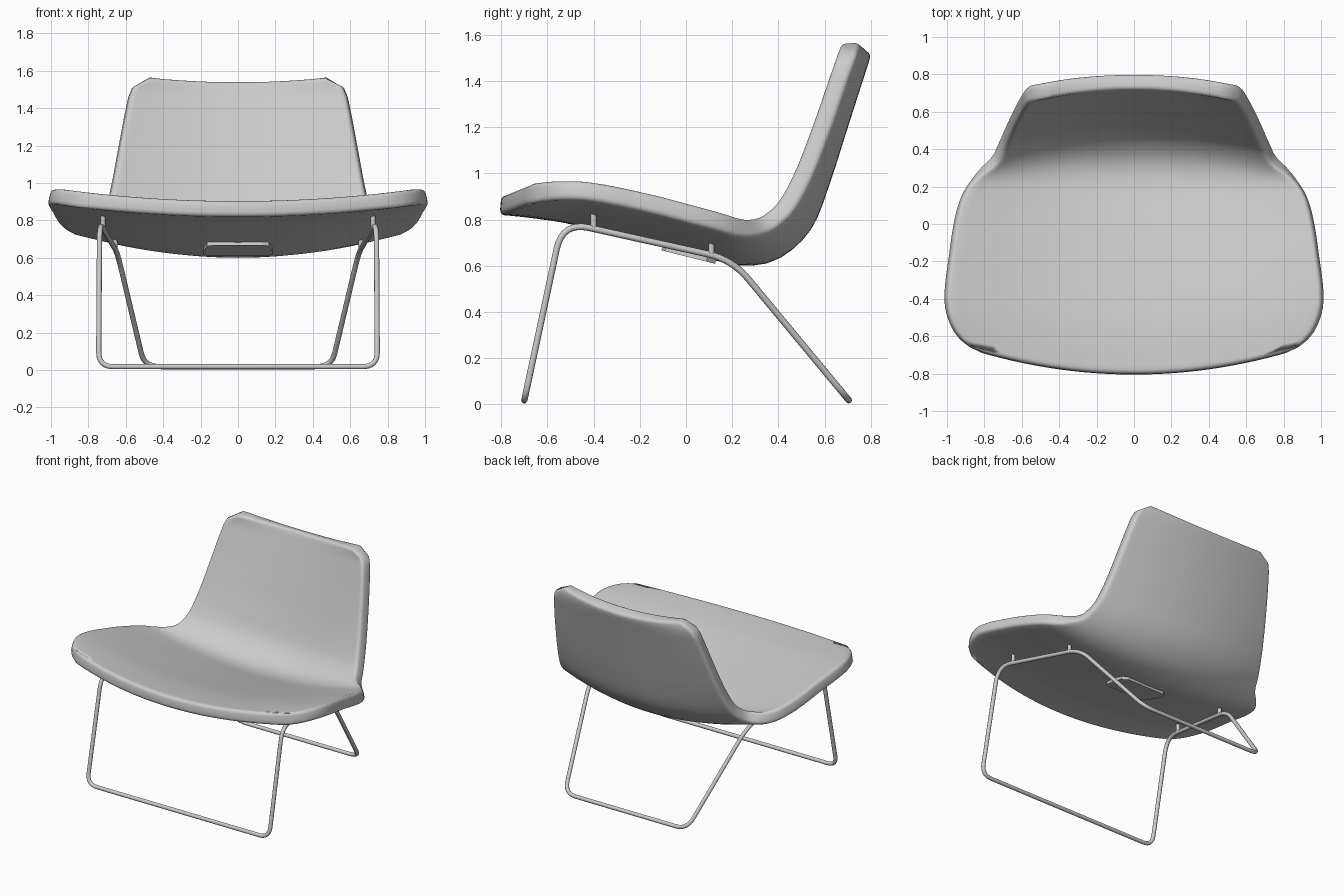
import bpy, bmesh, math
from mathutils import Vector

cube = bpy.data.objects.get("Cube")
if cube:
    bpy.data.objects.remove(cube, do_unlink=True)


def material(name, rgb):
    m = bpy.data.materials.new(name)
    m.use_nodes = True
    m.diffuse_color = (*rgb, 1)
    m.node_tree.nodes["Principled BSDF"].inputs["Base Color"].default_value = (*rgb, 1)
    return m


GREY = material("light_grey", (0.6, 0.6, 0.6))


def add_object(name, data):
    ob = bpy.data.objects.new(name, data)
    bpy.context.collection.objects.link(ob)
    data.materials.append(GREY)
    return ob


def mesh_object(name, bm, smooth=True):
    bmesh.ops.recalc_face_normals(bm, faces=bm.faces)
    me = bpy.data.meshes.new(name)
    for f in bm.faces:
        f.smooth = smooth
    bm.to_mesh(me)
    bm.free()
    return add_object(name, me)


# Seat shell stations: y, z of centre line, half width, edge rise, edge set-back
STATIONS = [Vector(s) for s in (
    (-.80, .905, .80, .045, .11), (-.74, .90, .89, .06, .09),
    (-.65, .89, .96, .08, .08), (-.50, .867, 1.0, .10, .07),
    (-.20, .795, .972, .12, .03), (0, .745, .945, .125, 0),
    (.12, .713, .91, .125, 0), (.20, .693, .865, .12, 0),
    (.26, .685, .815, .12, 0), (.33, .693, .765, .12, 0),
    (.40, .73, .73, .115, 0), (.476, .813, .70, .105, 0),
    (.54, .976, .665, .08, 0), (.612, 1.2, .625, .065, 0),
    (.676, 1.4, .587, .06, 0), (.705, 1.49, .562, .058, 0),
    (.717, 1.528, .52, .056, 0), (.722, 1.545, .46, .055, 0))]

DIST = [0.0]
for a, b in zip(STATIONS, STATIONS[1:]):
    DIST.append(DIST[-1] + (b.xy - a.xy).length)


def slope(i):
    lo, hi = max(i - 1, 0), min(i + 1, len(STATIONS) - 1)
    return (STATIONS[hi] - STATIONS[lo]) / (DIST[hi] - DIST[lo])


def station(d):
    """Smooth interpolation of the stations at distance d."""
    i = max(k for k in range(len(DIST) - 1) if DIST[k] <= d)
    h = DIST[i + 1] - DIST[i]
    t = (d - DIST[i]) / h
    return (STATIONS[i] * (2*t**3 - 3*t**2 + 1) + slope(i) * (h * (t**3 - 2*t**2 + t))
            + STATIONS[i + 1] * (3*t**2 - 2*t**3) + slope(i + 1) * (h * (t**3 - t**2)))


def build_shell(rows=46, cols=32):
    bm = bmesh.new()
    grid = []
    length = DIST[-1]
    for r in range(rows + 1):
        d = length * r / rows
        y, z, w, rise, back = station(d)
        tan = (station(min(d + .01, length)).xy - station(max(d - .01, 0)).xy).normalized()
        line = []
        for c in range(cols + 1):
            u = 2 * c / cols - 1
            line.append(bm.verts.new((u * w, y + (back - tan.y * rise) * u * u,
                                      z + tan.x * rise * u * u)))
        grid.append(line)
    for a, b in zip(grid, grid[1:]):
        for c in range(cols):
            bm.faces.new((a[c], a[c + 1], b[c + 1], b[c]))
    ob = mesh_object("seat_shell", bm)
    if ob.data.polygons[rows // 4 * cols].normal.z < 0:
        ob.data.flip_normals()
    solid = ob.modifiers.new("thickness", 'SOLIDIFY')
    solid.thickness = .085
    solid.offset = -1
    bevel = ob.modifiers.new("soft_edge", 'BEVEL')
    bevel.width = .022
    bevel.segments = 3
    bevel.limit_method = 'ANGLE'
    bevel.angle_limit = math.radians(55)
    bevel.use_clamp_overlap = False


build_shell()


# Tubular base: one closed loop with rounded bends (point, bend length)
def rounded_loop(corners, steps=8):
    pts = []
    for i, (p, r) in enumerate(corners):
        a = p + (corners[i - 1][0] - p).normalized() * r
        b = p + (corners[(i + 1) % len(corners)][0] - p).normalized() * r
        for k in range(steps + 1):
            t = k / steps
            pts.append(a * (1 - t)**2 + p * (2 * t * (1 - t)) + b * t * t)
    return pts


R = .014
half = [(Vector((.745, -.70, R + .004)), .08), (Vector((.74, -.535, .79)), .12),
        (Vector((.645, .20, .627)), .11), (Vector((.50, .705, R + .004)), .09)]
mirror = [(Vector((-p.x, p.y, p.z)), r) for p, r in reversed(half)]
curve = bpy.data.curves.new("base_frame", 'CURVE')
curve.dimensions = '3D'
curve.bevel_depth = R
curve.bevel_resolution = 3
path = rounded_loop(half + mirror)
spline = curve.splines.new('POLY')
spline.points.add(len(path) - 1)
for sp, p in zip(spline.points, path):
    sp.co = (*p, 1)
spline.use_cyclic_u = True
spline.use_smooth = True
add_object("base_frame", curve)


# Short mounting studs between frame and shell
def stud(name, x, y, z0, z1):
    bpy.ops.mesh.primitive_cylinder_add(vertices=16, radius=.013, depth=z1 - z0,
                                        location=(x, y, (z0 + z1) / 2))
    ob = bpy.context.object
    ob.name = name
    ob.data.materials.append(GREY)
    bpy.ops.object.shade_smooth_by_angle()


for side, sx in (("left", 1), ("right", -1)):
    stud("front_stud_" + side, sx * .722, -.40, .757, .835)
    stud("rear_stud_" + side, sx * .657, .11, .645, .705)

# Small plate under the seat, following its slope
bm = bmesh.new()
outline = [(.13, -.12), (.165, -.105), (.185, .02), (.185, .08), (.15, .12)]
outline += [(-x, y) for x, y in reversed(outline)]
base = bm.faces.new([bm.verts.new((x, y, 0)) for x, y in outline])
ext = bmesh.ops.extrude_face_region(bm, geom=[base])
bmesh.ops.translate(bm, vec=(0, 0, .035),
                    verts=[v for v in ext["geom"] if isinstance(v, bmesh.types.BMVert)])
plate = mesh_object("under_plate", bm, False)
plate.location = (0, .01, .638)
plate.rotation_euler.x = math.atan(-.25)
